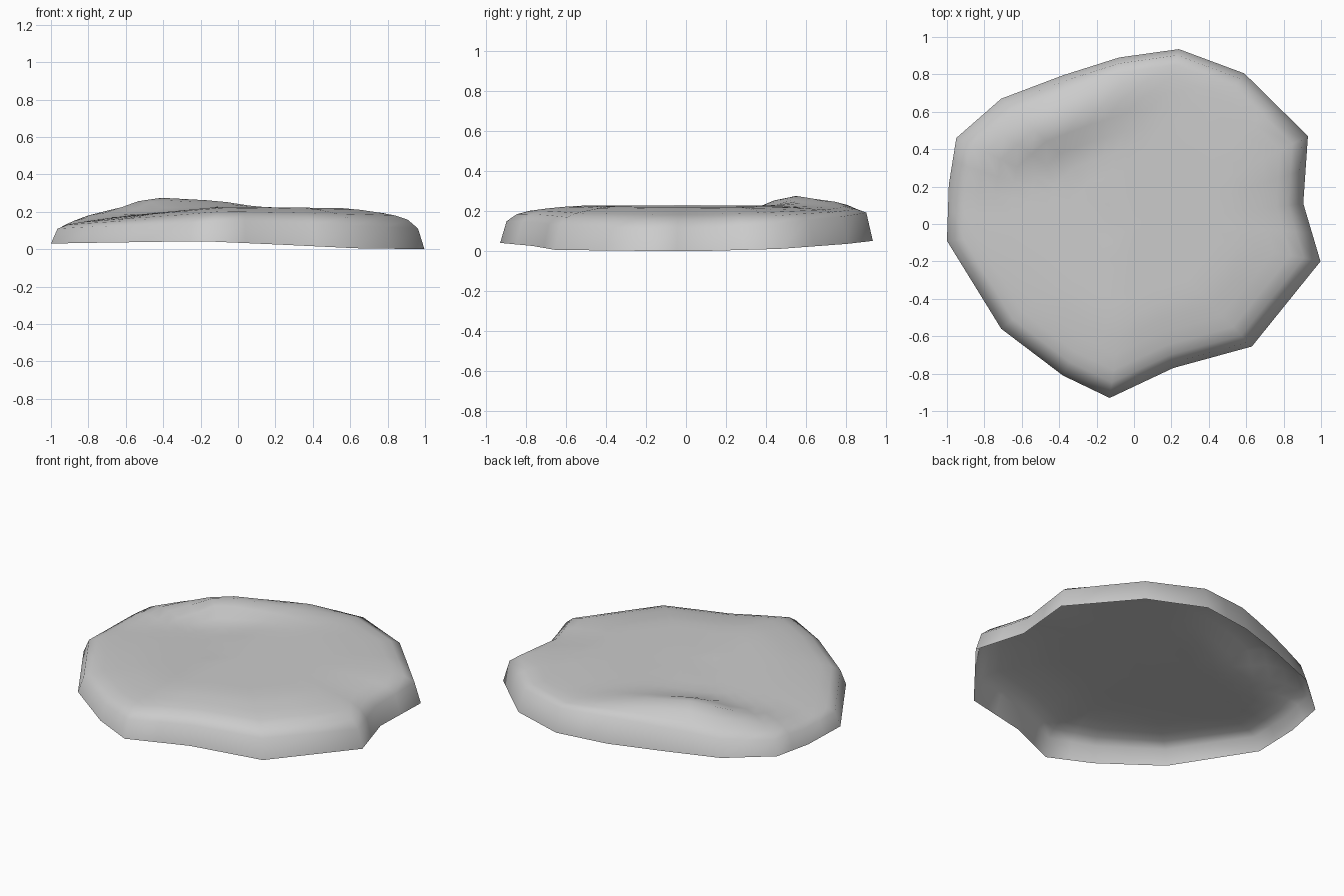
import bpy, bmesh, math
from mathutils import Vector

if "Cube" in bpy.data.objects:
    bpy.data.objects.remove(bpy.data.objects["Cube"])

# Lower rim of the slab, counter-clockwise (x, y, z)
RIM = [(-1, -.09, .03), (-.71, -.56, .035), (-.38, -.81, .04), (-.13, -.93, .04),
       (.21, -.77, .025), (.63, -.655, .005), (.997, -.2, 0), (.905, .11, 0),
       (.93, .47, .01), (.59, .805, .035), (.24, .935, .05), (-.08, .89, .05),
       (-.38, .795, .05), (-.71, .67, .045), (-.95, .46, .04), (-.99, .21, .03)]
# Shoulder profile: (scale of the rim, fraction of the full height)
PROFILE = [(1, 0), (.965, .5), (.91, .72), (.84, .83), (.75, .9), (.66, .96),
           (.56, 1), (.45, 1), (.33, 1), (.18, 1)]
# Crest of the raised ridge at the back left (x, y, extra height)
CREST = [(-.82, .36, .03), (-.62, .47, .065), (-.45, .52, .092), (-.22, .63, .055), (.08, .80, .012)]


def ridge(x, y):
    best = (9, 0, 0)
    for a, b in zip(CREST, CREST[1:]):
        p, q = Vector(a[:2]), Vector(b[:2])
        d = q - p
        t = max(0, min(1, (Vector((x, y)) - p).dot(d) / d.length_squared))
        off = Vector((x, y)) - (p + d * t)
        if off.length < best[0]:
            best = (off.length, a[2] + (b[2] - a[2]) * t, -.5 * off.x + .85 * off.y)
    width = .2 if best[2] > 0 else .13
    return best[1] * math.exp(-(best[0] / width) ** 2)


def top_height(x, y):
    return .226 - .095 * max(0, -x - .1) - .012 * max(0, x)


# Rim with a midpoint on every edge
rim = []
for a, b in zip(RIM, RIM[1:] + RIM[:1]):
    rim += [Vector(a), (Vector(a) + Vector(b)) / 2]

# Open-bottomed shell: rings from the rim inwards, closed by a fan
bm = bmesh.new()
rings = []
for scale, frac in PROFILE:
    ring = []
    for p in rim:
        x, y = p.x * scale, p.y * scale
        side = p.xy.normalized()
        steep = max(0, side.y, -side.x * .7, -side.y * .35)
        f = frac ** (1 - .7 * steep) if frac else 0
        z = p.z + (top_height(x, y) - p.z) * f + ridge(x, y) * min(1, frac * 1.15)
        ring.append(bm.verts.new((x, y, z)))
    rings.append(ring)
n = len(rim)
for lo, hi in zip(rings, rings[1:]):
    for i in range(n):
        j = (i + 1) % n
        bm.faces.new((lo[i], lo[j], hi[j], hi[i]))
centre = bm.verts.new((0, 0, top_height(0, 0)))
for i in range(n):
    bm.faces.new((rings[-1][i], rings[-1][(i + 1) % n], centre))
for f in bm.faces:
    f.smooth = True
mesh = bpy.data.meshes.new("rock_slab")
bm.to_mesh(mesh)
bm.free()
slab = bpy.data.objects.new("rock_slab", mesh)
bpy.context.collection.objects.link(slab)
